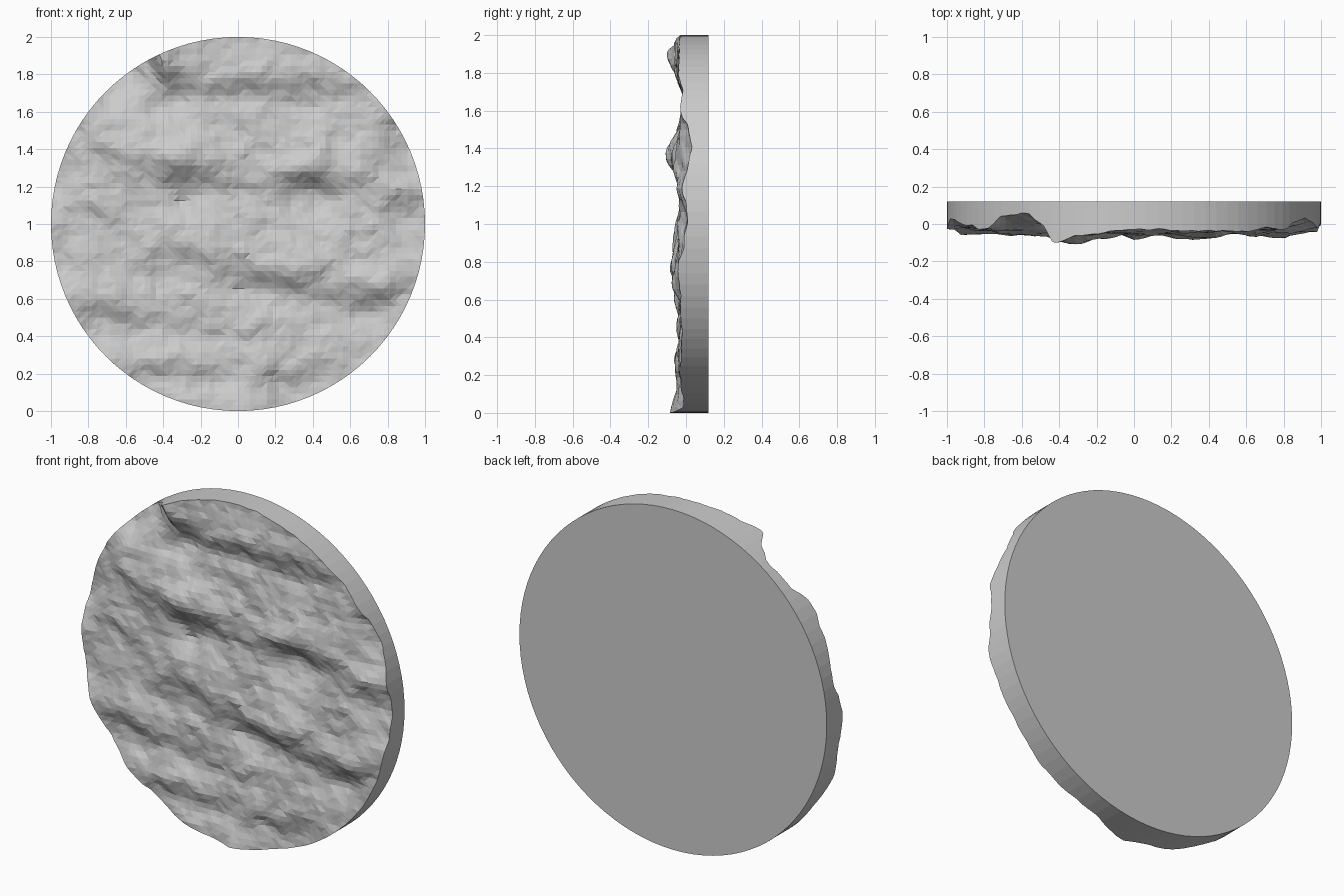
import bpy, bmesh, math
from mathutils import Vector, noise

if "Cube" in bpy.data.objects:
    bpy.data.objects.remove(bpy.data.objects["Cube"])

SIDES, STEP, BACK = 96, 1 / 32, 0.12

# Depth around the rim: degrees clockwise from the top, y
RIM = [(0, -.03), (37, -.04), (46, -.02), (53, -.03), (60, .015), (66, .03), (72, .01),
       (78, -.02), (87, .01), (96, -.01), (104, -.045), (114, -.03), (127, -.02),
       (143, -.03), (162, -.01), (180, -.08), (200, -.04), (225, -.03), (250, -.04),
       (270, -.01), (291, .02), (307, -.03), (316, .045), (325, .058), (330, .0),
       (335, -.1), (342, -.06), (360, -.03)]

# Ledges, bulging above and hollow below: x, z, depth, half width
LEDGES = [(-.05, .75, .04, .2), (.3, .68, .04, .25), (.8, .61, .05, .25),
          (.4, 1.23, .05, .2), (-.28, 1.24, .05, .25), (-.75, 1.38, .03, .2),
          (-.35, 1.76, .04, .25), (.08, 1.73, .04, .2), (.5, 1.76, .025, .2),
          (.85, 1.12, .03, .15), (-.9, 1.1, .03, .15), (-.65, .52, .035, .25),
          (-.35, .85, .02, .15), (-.4, .2, .03, .25), (.25, .18, .025, .2)]


def lerp_table(table, t):
    for (a, va), (b, vb) in zip(table, table[1:]):
        if t <= b:
            f = max(0, (t - a) / (b - a))
            return va + (vb - va) * f * f * (3 - 2 * f)
    return table[-1][1]


def rock_depth(x, z):
    y = -.032
    for lx, lz, depth, width in LEDGES:
        u, v = (z - lz) / .13, (x - lx) / width
        y -= 2 * depth * u * math.exp(-u * u - v * v)
    # Strongest bulge, left of the middle
    y -= .025 * math.exp(-((x + .27) / .15) ** 2 - ((z - 1.38) / .1) ** 2)
    y += .026 * noise.noise(Vector((x * 4 + 7, z * 4.5 - x, 2.3)))
    fine = .018 * noise.noise(Vector((x * 9 + z * 2, z * 9 + 4, 5.1)))
    # Ease into the measured rim
    r = math.hypot(x, z - 1)
    angle = math.degrees(math.atan2(x, z - 1)) % 360
    rim = lerp_table(RIM, angle)
    if 180 < angle < 300:
        rim += .018 * math.sin(math.radians(angle - 180) * 15)
    w = math.exp(-((1 - r) / .11) ** 2)
    y += fine + (rim - y - fine) * w
    y += .009 * noise.noise(Vector((x * 19 + .3, z * 19 + .6, 9.7)))
    return min(.063, max(-.115, y))


# Round slab: back disc, extruded forward to the rock face
bm = bmesh.new()
ring = [bm.verts.new((math.sin(2 * math.pi * i / SIDES), BACK,
                      1 + math.cos(2 * math.pi * i / SIDES))) for i in range(SIDES)]
back = bm.faces.new(ring)
res = bmesh.ops.extrude_face_region(bm, geom=[back], use_keep_orig=True)
front_verts = [g for g in res["geom"] if isinstance(g, bmesh.types.BMVert)]
bmesh.ops.translate(bm, verts=front_verts, vec=(0, -BACK, 0))


def front_faces():
    return [f for f in bm.faces if all(v.co.y < .01 for v in f.verts)]


# Slice the front disc into a square grid
for axis, start in ((Vector((1, 0, 0)), -1), (Vector((0, 0, 1)), 0)):
    for i in range(1, round(2 / STEP)):
        faces = front_faces()
        edges = {e for f in faces for e in f.edges}
        verts = {v for f in faces for v in f.verts}
        bmesh.ops.bisect_plane(bm, geom=faces + list(edges) + list(verts), dist=1e-5,
                               plane_co=axis * (start + i * STEP), plane_no=axis)

# Push the grid into craggy rock, then split it into facets
faces = front_faces()
for v in {v for f in faces for v in f.verts}:
    v.co.y = rock_depth(v.co.x, v.co.z)
bmesh.ops.triangulate(bm, faces=faces, quad_method='SHORT_EDGE')
bmesh.ops.recalc_face_normals(bm, faces=bm.faces)

mesh = bpy.data.meshes.new("rock_disc")
bm.to_mesh(mesh)
bm.free()
bpy.context.collection.objects.link(bpy.data.objects.new("rock_disc", mesh))
